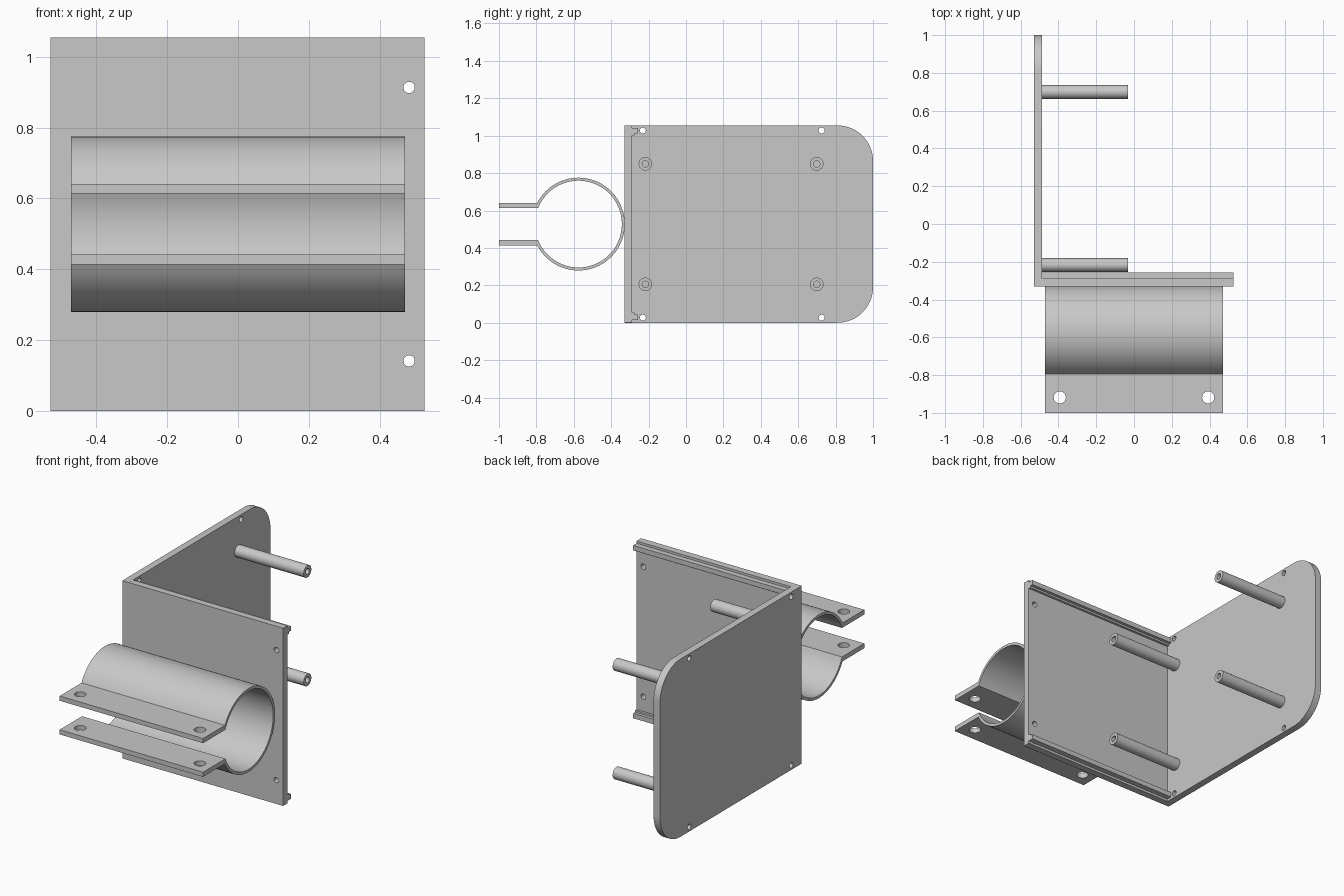
import bpy
import bmesh
from math import asin, cos, sin, pi, radians
from mathutils import Matrix, Vector

cube = bpy.data.objects.get("Cube")
if cube:
    bpy.data.objects.remove(cube)

GREY = (0.58, 0.58, 0.58, 1)
grey = bpy.data.materials.new("plain grey")
grey.use_nodes = True
grey.diffuse_color = GREY
grey.node_tree.nodes["Principled BSDF"].inputs["Base Color"].default_value = GREY

HEIGHT = 1.055
MID = HEIGHT / 2
LEFT, RIGHT, INNER = 0.527, -0.529, -0.487   # plate ends, inside of side plate
FRONT = -0.33


def make_object(name, bm):
    bmesh.ops.recalc_face_normals(bm, faces=bm.faces)
    mesh = bpy.data.meshes.new(name)
    bm.to_mesh(mesh)
    bm.free()
    mesh.materials.append(grey)
    obj = bpy.data.objects.new(name, mesh)
    bpy.context.collection.objects.link(obj)
    return obj


def extrude_x(name, profile, x0, x1):
    """Extrude a closed (y, z) outline along x."""
    bm = bmesh.new()
    face = bm.faces.new([bm.verts.new((x0, y, z)) for y, z in profile])
    new = bmesh.ops.extrude_face_region(bm, geom=[face])["geom"]
    verts = [v for v in new if isinstance(v, bmesh.types.BMVert)]
    bmesh.ops.translate(bm, verts=verts, vec=(x1 - x0, 0, 0))
    return make_object(name, bm)


def arc(cy, cz, r, a0, a1, steps):
    angles = [a0 + (a1 - a0) * i / steps for i in range(steps + 1)]
    return [(cy + r * cos(a), cz + r * sin(a)) for a in angles]


def drill(obj, places, r, axis, depth):
    """Cut round holes along an axis through the given centres."""
    bm = bmesh.new()
    turn = Vector((0, 0, 1)).rotation_difference(Vector(axis)).to_matrix().to_4x4()
    for p in places:
        bmesh.ops.create_cone(bm, cap_ends=True, segments=32, radius1=r, radius2=r,
                              depth=depth, matrix=Matrix.Translation(p) @ turn)
    cutter = make_object(obj.name + "_cutter", bm)
    cutter.hide_render = True
    mod = obj.modifiers.new("holes", "BOOLEAN")
    mod.operation = "DIFFERENCE"
    mod.solver = "EXACT"
    mod.object = cutter
    bpy.context.view_layer.update()
    graph = bpy.context.evaluated_depsgraph_get()
    cut_mesh = bpy.data.meshes.new_from_object(obj.evaluated_get(graph))
    obj.modifiers.clear()
    obj.data = cut_mesh
    bpy.data.objects.remove(cutter)


def smooth(obj):
    obj.data.shade_smooth()
    obj.data.set_sharp_from_angle(angle=radians(30))


# Side plate with rounded back corners
CORNER = 0.19
outline = [(FRONT, 0)]
outline += arc(1 - CORNER, CORNER, CORNER, -pi / 2, 0, 16)
outline += arc(1 - CORNER, HEIGHT - CORNER, CORNER, 0, pi / 2, 16)
outline += [(FRONT, HEIGHT)]
side_plate = extrude_x("side_plate", outline, RIGHT, INNER)
drill(side_plate, [(RIGHT, y, MID + s * 0.5) for y in (-0.231, 0.725) for s in (-1, 1)],
      0.016, (1, 0, 0), 0.2)
smooth(side_plate)

# Front plate with hooked rails along its top and bottom edges
BACK, NECK, LIP = -0.289, -0.275, -0.257
rail = [(BACK, 0.527), (BACK, 0.513), (LIP, 0.513), (LIP, 0.484),
        (NECK, 0.484), (NECK, 0.473), (BACK, 0.473)]
outline = [(FRONT, HEIGHT)] + [(y, MID + h) for y, h in rail]
outline += [(y, MID - h) for y, h in reversed(rail)] + [(FRONT, 0)]
front_plate = extrude_x("front_plate", outline, INNER, LEFT)
drill(front_plate, [(0.483, FRONT, MID + s * 0.386) for s in (-1, 1)],
      0.016, (0, 1, 0), 0.3)
smooth(front_plate)

# Split pipe clamp: open ring running into two flat flanges
CY, R_OUT, R_IN = -0.575, 0.248, 0.232
TOP, BOTTOM = 0.114, 0.086                   # flange faces from the middle
a_out = pi - asin(TOP / R_OUT)
a_in = pi - asin(BOTTOM / R_IN)
outline = [(-1, MID + TOP)] + arc(CY, MID, R_OUT, a_out, -a_out, 72)
outline += [(-1, MID - TOP), (-1, MID - BOTTOM)]
outline += arc(CY, MID, R_IN, -a_in, a_in, 72) + [(-1, MID + BOTTOM)]
clamp = extrude_x("pipe_clamp", outline, -0.471, 0.471)
drill(clamp, [(s * 0.393, -0.918, MID) for s in (-1, 1)], 0.032, (0, 0, 1), 0.6)
smooth(clamp)

# Hollow standoffs on the inside of the side plate
for place, y in (("front", -0.217), ("back", 0.699)):
    for level, s in (("lower", -1), ("upper", 1)):
        z = MID + s * 0.322
        post = extrude_x(f"{level}_{place}_standoff",
                         arc(y, z, 0.036, 0, 2 * pi * 31 / 32, 31), INNER, -0.033)
        drill(post, [(-0.2, y, z)], 0.017, (1, 0, 0), 0.5)
        smooth(post)
